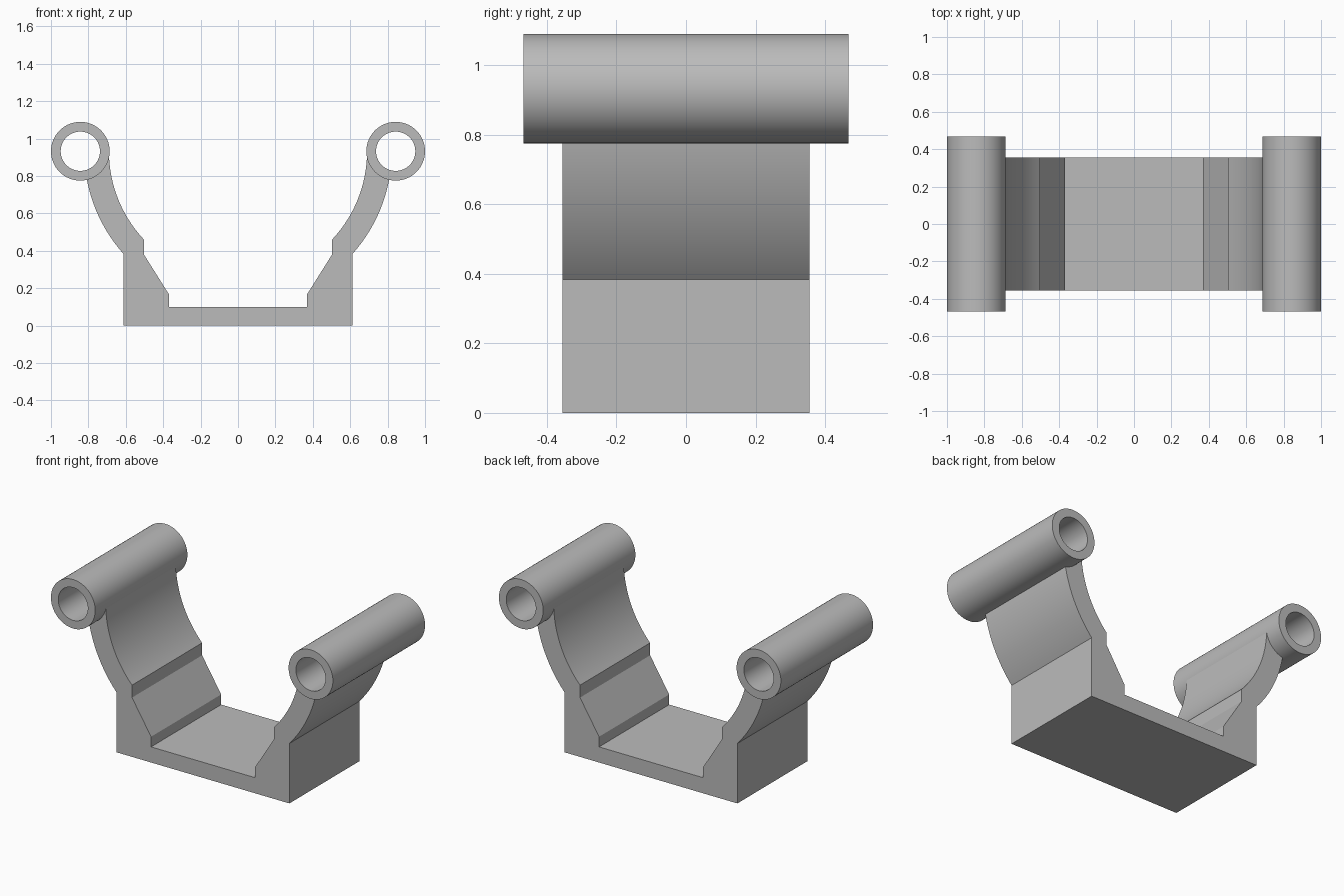
import bpy, bmesh
from math import sin, cos, pi, radians
from mathutils import Vector

cube = bpy.data.objects.get("Cube")
if cube:
    bpy.data.objects.remove(cube, do_unlink=True)

TUBE_X, TUBE_Z = 0.843, 0.932
TUBE_OUTER, TUBE_INNER, TUBE_HALF = 0.157, 0.105, 0.467
ARM_OUTER, ARM_INNER, BODY_HALF = 0.822, 0.69, 0.355

grey = bpy.data.materials.new("plain_grey")
grey.use_nodes = True
colour = (0.5, 0.5, 0.5, 1)
grey.diffuse_color = colour
grey.node_tree.nodes["Principled BSDF"].inputs["Base Color"].default_value = colour


def finish(name, bm):
    """Turn a bmesh into a grey object with sharp edges kept."""
    bmesh.ops.recalc_face_normals(bm, faces=bm.faces)
    mesh = bpy.data.meshes.new(name)
    bm.to_mesh(mesh)
    bm.free()
    mesh.materials.append(grey)
    obj = bpy.data.objects.new(name, mesh)
    bpy.context.collection.objects.link(obj)
    bpy.ops.object.select_all(action="DESELECT")
    obj.select_set(True)
    bpy.context.view_layer.objects.active = obj
    bpy.ops.object.shade_smooth_by_angle(angle=radians(20))


def arc(cx, radius, start, end, steps):
    """Points on an arc around (cx, TUBE_Z), angles in degrees."""
    angles = [radians(start + (end - start) * i / steps) for i in range(steps + 1)]
    return [(cx + radius * cos(a), TUBE_Z + radius * sin(a)) for a in angles]


# Cradle: base, stepped shoulders and curved arms in one extruded profile
half = [(0.613, 0)]
half += arc(0, ARM_OUTER, -41.8, -10.3, 20)       # outside of the arm
half += arc(TUBE_X, 0.15, 256, 184, 10)           # arm end, inside the tube wall
half += arc(0, ARM_INNER, 0, -43.2, 24)           # inside of the arm
half += [(0.503, 0.38), (0.368, 0.165), (0.368, 0.1)]
outline = half + [(-x, z) for x, z in reversed(half)]

bm = bmesh.new()
face = bm.faces.new([bm.verts.new((x, -BODY_HALF, z)) for x, z in outline])
extruded = bmesh.ops.extrude_face_region(bm, geom=[face], use_keep_orig=True)
moved = [v for v in extruded["geom"] if isinstance(v, bmesh.types.BMVert)]
bmesh.ops.translate(bm, verts=moved, vec=(0, 2 * BODY_HALF, 0))
finish("cradle", bm)

# Hollow tubes: a wall section spun around the tube axis
for name, side in (("left_tube", 1), ("right_tube", -1)):
    bm = bmesh.new()
    centre = Vector((side * TUBE_X, 0, TUBE_Z))
    section = [(TUBE_INNER, -TUBE_HALF), (TUBE_OUTER, -TUBE_HALF),
               (TUBE_OUTER, TUBE_HALF), (TUBE_INNER, TUBE_HALF)]
    verts = [bm.verts.new(centre + Vector((r, y, 0))) for r, y in section]
    edges = [bm.edges.new((verts[i - 1], verts[i])) for i in range(4)]
    bmesh.ops.spin(bm, geom=verts + edges, cent=centre, axis=(0, 1, 0),
                   angle=2 * pi, steps=64, use_merge=True)
    bmesh.ops.remove_doubles(bm, verts=bm.verts, dist=0.0001)
    finish(name, bm)
